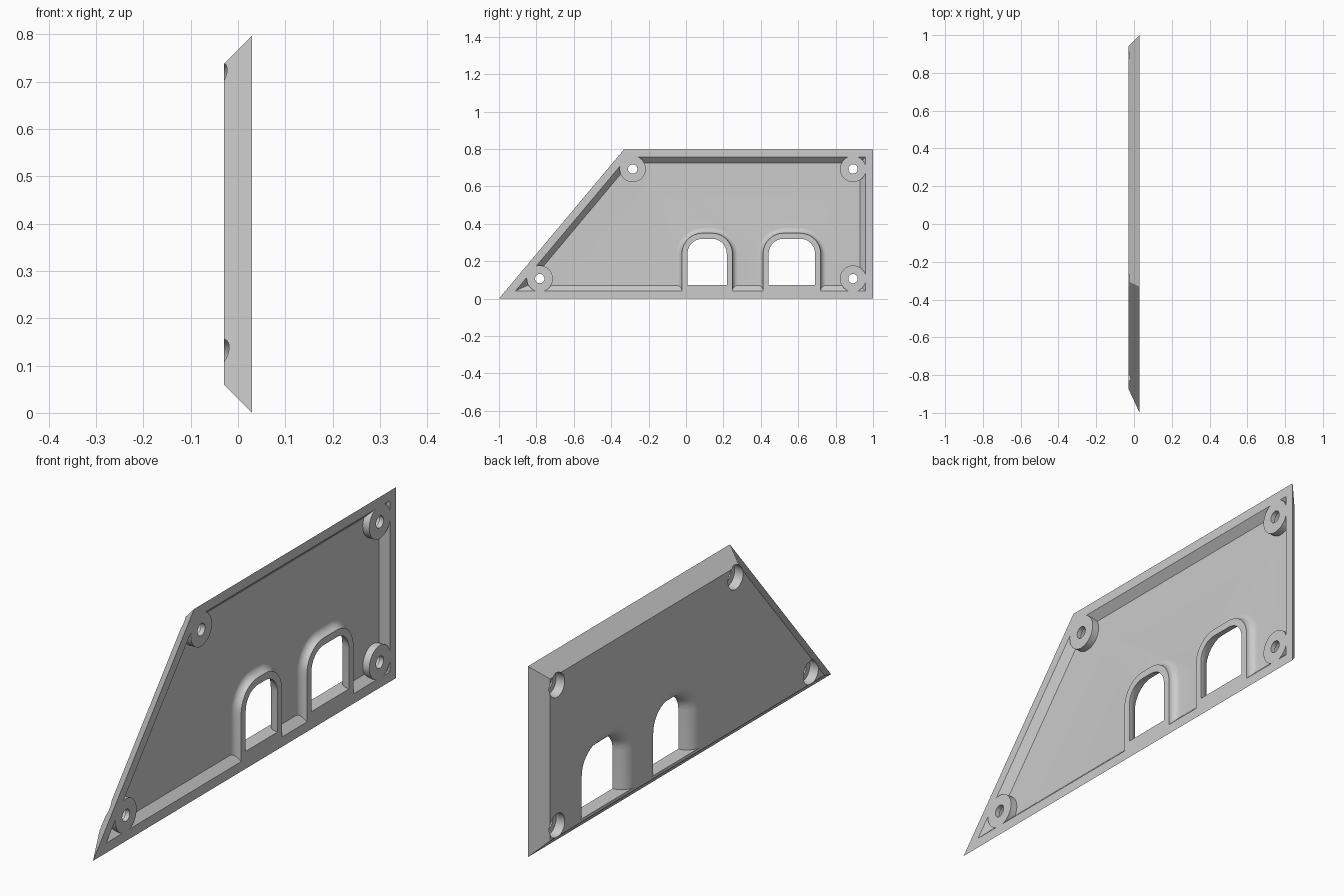
import bpy, bmesh
from math import sin, cos, pi, sqrt

if "Cube" in bpy.data.objects:
    bpy.data.objects.remove(bpy.data.objects["Cube"])

HEIGHT = 0.797     # panel height
HALF = 0.03        # half of the panel thickness
RUN = 0.838        # run of the slanted edge per unit of height
SILL = 0.073
STEPS = 10

grey = bpy.data.materials.new("light_grey")
grey.use_nodes = True
colour = (0.6, 0.6, 0.6, 1)
grey.diffuse_color = colour
grey.node_tree.nodes["Principled BSDF"].inputs["Base Color"].default_value = colour


def loft(name, sections):
    """Solid through a list of (x, [(y, z), ...]) sections."""
    bm = bmesh.new()
    rings = [[bm.verts.new((x, y, z)) for y, z in pts] for x, pts in sections]
    for a, b in zip(rings, rings[1:]):
        for i in range(len(a)):
            j = (i + 1) % len(a)
            bm.faces.new((a[i], a[j], b[j], b[i]))
    bm.faces.new(rings[0])
    bm.faces.new(rings[-1])
    bmesh.ops.recalc_face_normals(bm, faces=bm.faces)
    mesh = bpy.data.meshes.new(name)
    bm.to_mesh(mesh)
    bm.free()
    mesh.materials.append(grey)
    obj = bpy.data.objects.new(name, mesh)
    bpy.context.collection.objects.link(obj)
    return obj


def outline(d):
    """Panel outline moved inward by d."""
    s = sqrt(1 + RUN * RUN)
    top = HEIGHT - d
    return [(-1 + (RUN + s) * d, d), (1 - d, d), (1 - d, top),
            (-1 + RUN * top + s * d, top)]


def circle(y, z, r, n=32):
    return [(y + r * cos(2 * pi * i / n), z + r * sin(2 * pi * i / n)) for i in range(n)]


def arch(centre, half, bottom, off):
    """Round-cornered doorway outline grown by off on the sides and top."""
    r, top = 0.08, 0.32
    pts = [(centre + half + off, bottom)]
    for side, start in ((1, 0), (-1, pi / 2)):
        for i in range(STEPS + 1):
            a = start + i / STEPS * pi / 2
            pts.append((centre + side * (half - r) + (r + off) * cos(a),
                        top - r + (r + off) * sin(a)))
    return pts + [(centre - half - off, bottom)]


def flare(name, centre, half, bottom, radius):
    """Doorway solid that widens along a quarter round towards the back."""
    curve = [(HALF - radius * sin(t), 0.06 - radius * cos(t))
             for t in (i / STEPS * pi / 2 for i in range(STEPS + 1))]
    curve = [(0.06, curve[0][1])] + curve + [(curve[-1][0] - 0.015, 0.06)]
    return loft(name, [(x, arch(centre, half, bottom, off)) for x, off in curve])


def subtract(target, cutters):
    for c in cutters:
        c.hide_render = True
        mod = target.modifiers.new("cut", "BOOLEAN")
        mod.operation, mod.solver, mod.object = "DIFFERENCE", "EXACT", c
    bpy.context.view_layer.update()
    deps = bpy.context.evaluated_depsgraph_get()
    mesh = bpy.data.meshes.new_from_object(target.evaluated_get(deps))
    target.modifiers.clear()
    target.data = mesh
    for c in cutters:
        bpy.data.objects.remove(c)


bosses = [(-0.782, 0.107), (-0.285, 0.693), (0.893, 0.693), (0.893, 0.107)]
doors = [(0.113, 0.105), (0.566, 0.124)]

# Tray hollow, leaving the screw bosses and door surrounds standing
hollow = loft("hollow", [(0, outline(0.071)), (0.04, outline(0.031))])
keep = [loft("boss", [(-0.02, circle(y, z, 0.07)), (0.06, circle(y, z, 0.07))])
        for y, z in bosses]
keep += [flare("surround", c, h, -0.02, 0.03) for c, h in doors]
subtract(hollow, keep)

# Panel with mitred edges, cut by the hollow, doorways and screw holes
panel = loft("side_panel", [(-HALF, outline(0.06)), (HALF, outline(0))])
cuts = [hollow] + [flare("doorway", c, h, SILL, 0.06) for c, h in doors]
for y, z in bosses:
    cuts.append(loft("screw_hole", [(x, circle(y, z, r)) for x, r in
                ((-0.06, 0.05), (0.01, 0.05), (0.01, 0.025), (0.06, 0.025))]))
subtract(panel, cuts)

# Smooth the curved fillets, keep hard edges
bpy.ops.object.select_all(action="DESELECT")
panel.select_set(True)
bpy.context.view_layer.objects.active = panel
bpy.ops.object.shade_smooth_by_angle(angle=pi / 7)
